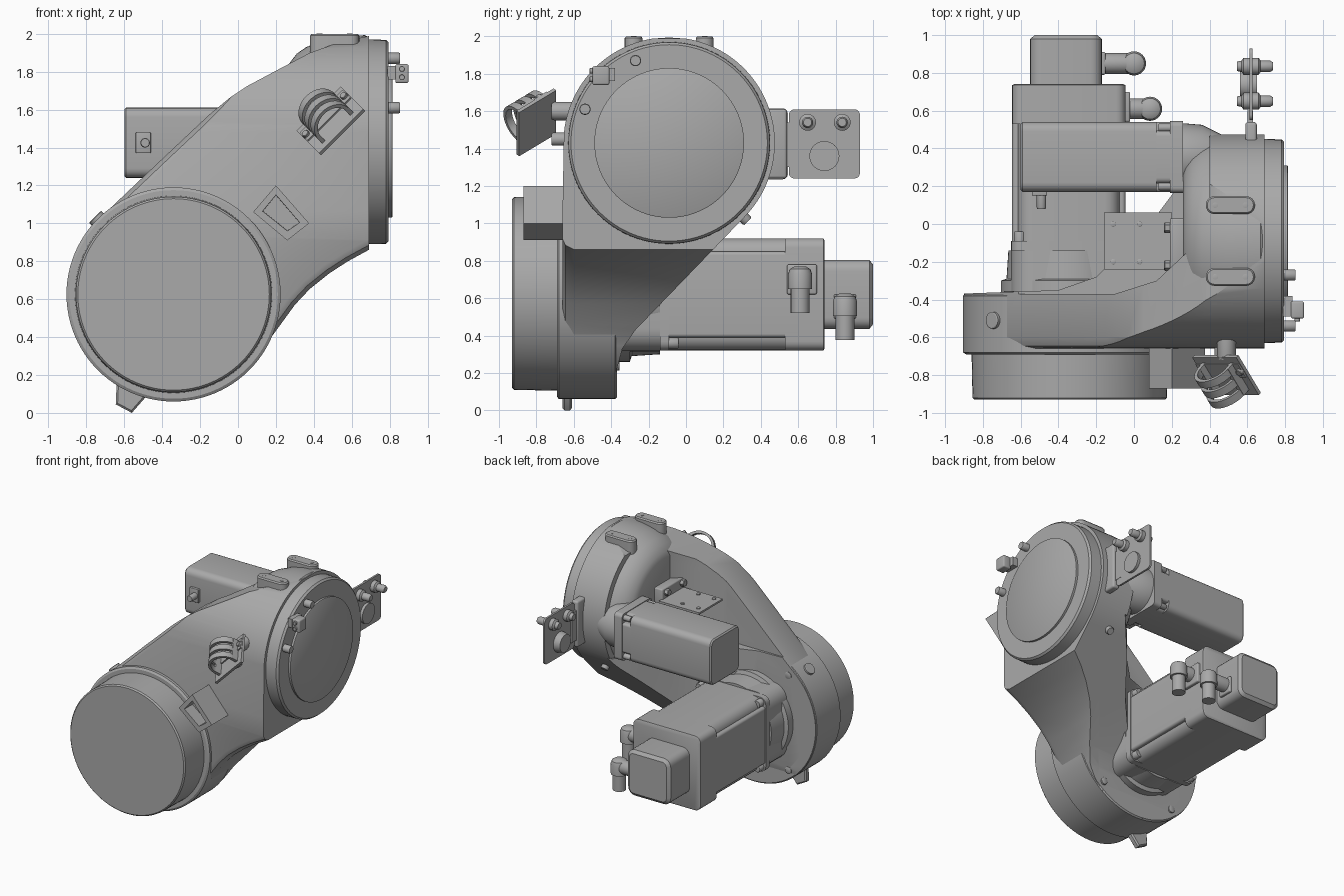
import bpy, bmesh
from math import sin, cos, radians, pi
from mathutils import Vector, Matrix

if "Cube" in bpy.data.objects:
    bpy.data.objects.remove(bpy.data.objects["Cube"], do_unlink=True)

grey = bpy.data.materials.new("machine grey")
grey.use_nodes = True
grey.diffuse_color = (0.4, 0.4, 0.4, 1)
for node in grey.node_tree.nodes:
    if node.type == "BSDF_PRINCIPLED":
        node.inputs["Base Color"].default_value = grey.diffuse_color


def shade(me):
    me.shade_smooth()
    me.set_sharp_from_angle(angle=radians(32))


def finish(name, bm, matrix=None):
    if matrix:
        bm.transform(matrix)
    bmesh.ops.recalc_face_normals(bm, faces=bm.faces)
    me = bpy.data.meshes.new(name)
    bm.to_mesh(me)
    bm.free()
    me.materials.append(grey)
    shade(me)
    ob = bpy.data.objects.new(name, me)
    bpy.context.scene.collection.objects.link(ob)
    return ob


PLACE = {"x": lambda a, b, t: (t, a, b),
         "y": lambda a, b, t: (a, t, b),
         "z": lambda a, b, t: (a, b, t)}


def inset(pts, d):
    """Move a counter-clockwise outline inwards by d."""
    out = []
    for i, p in enumerate(pts):
        p, a, b = Vector(p), Vector(pts[i - 1]), Vector(pts[(i + 1) % len(pts)])
        e, f = (p - a).normalized(), (b - p).normalized()
        n = Vector((-e.y - f.y, e.x + f.x)).normalized()
        out.append(p + n * d / max(0.5, n.dot(Vector((-e.y, e.x)))))
    return out


def prism(name, pts, axis, layers, matrix=None):
    """Stack an outline along an axis; each layer is (position, inset)."""
    bm = bmesh.new()
    rings = [[bm.verts.new(PLACE[axis](p[0], p[1], t)) for p in (inset(pts, d) if d else pts)]
             for t, d in layers]
    for r, s in zip(rings, rings[1:]):
        for i in range(len(r)):
            bm.faces.new((r[i - 1], r[i], s[i], s[i - 1]))
    bm.faces.new(rings[0])
    bm.faces.new(rings[-1])
    return finish(name, bm, matrix)


def lathe(name, origin, direction, profile, n=48):
    """Turn (distance, radius) pairs about a direction."""
    turn = Vector(direction).to_track_quat("Z", "Y").to_matrix().to_4x4()
    circle = [(cos(2 * pi * i / n), sin(2 * pi * i / n)) for i in range(n)]
    bm = bmesh.new()
    rings = [[bm.verts.new((r * c, r * s, t)) for c, s in circle] for t, r in profile]
    for r, s in zip(rings, rings[1:]):
        for i in range(n):
            bm.faces.new((r[i - 1], r[i], s[i], s[i - 1]))
    bm.faces.new(rings[0])
    bm.faces.new(rings[-1])
    return finish(name, bm, Matrix.Translation(origin) @ turn)


def rod(name, origin, direction, length, r, n=24):
    return lathe(name, origin, direction, [(0, r), (length * 0.9, r), (length, r * 0.88)], n)


def box(name, lo, hi, bevel=0.0):
    bm = bmesh.new()
    bmesh.ops.create_cube(bm, size=1)
    lo, hi = Vector(lo), Vector(hi)
    bm.transform(Matrix.Translation((lo + hi) / 2) @ Matrix.Diagonal((*(hi - lo), 1)))
    if bevel:
        bmesh.ops.bevel(bm, geom=bm.edges[:], offset=bevel, segments=3, profile=0.5, affect="EDGES")
    return finish(name, bm)


def arc(cx, cy, r, a, b, n):
    return [(cx + r * cos(radians(a + (b - a) * i / n)), cy + r * sin(radians(a + (b - a) * i / n)))
            for i in range(n + 1)]


def rect(cx, cy, w, h, r):
    """Rounded rectangle outline, counter-clockwise."""
    w, h = w / 2 - r, h / 2 - r
    return [p for sx, sy, a in ((1, 1, 0), (-1, 1, 90), (-1, -1, 180), (1, -1, 270))
            for p in arc(cx + sx * w, cy + sy * h, r, a, a + 90, 5)]


# Elbow arm: front outline crossed with side outline, hollowed from behind
FX, FZ = -0.34, 0.625
DY, DZ = -0.09, 1.43
outline = arc(FX, FZ, 0.56, 135, 335, 40) + [
    (0.22, 0.46), (0.3, 0.57), (0.38, 0.655), (0.48, 0.735), (0.58, 0.8), (0.69, 0.86), (0.8, 0.91),
    (0.8, 2.01), (0.65, 1.98), (0.52, 1.95), (0.38, 1.9), (0.2, 1.805), (0.05, 1.725),
    (-0.04, 1.665), (-0.15, 1.575), (-0.4, 1.34)]
side = [(-0.68, -0.1), (-0.375, -0.1), (-0.375, 0.2), (-0.34, 0.33), (-0.27, 0.43)] \
    + arc(DY, DZ, 0.565, -45, 175, 60)
pocket = [(min(p[0], 0.41), p[1]) for p in inset(outline, 0.07)]
upper = [(-1, -0.37), (-0.1, -0.37), (0.12, -0.3), (0.28, -0.15), (0.4, 0.1), (0.4, 1), (-1, 1)]
lower = [(-1, -0.372), (-0.4, -0.35), (-0.2, -0.28), (0.1, 0.02), (0.25, 0.22), (0.42, 0.4), (0.42, 1.1), (-1, 1.1)]

arm = prism("elbow_arm", outline, "y", [(-0.66, 0.05), (-0.645, 0.022), (-0.6, 0), (0.8, 0)])
cutters = [("INTERSECT", prism("side_cutter", side, "x", [(-1.2, 0), (0.69, 0)])),
           ("DIFFERENCE", prism("upper_cutter", upper, "z", [(1.14, 0), (2.3, 0)])),
           ("DIFFERENCE", prism("lower_cutter", lower, "z", [(-0.3, 0), (1.15, 0)])),
           ("DIFFERENCE", prism("pocket_cutter", pocket, "y", [(-0.5, 0), (1.3, 0)]))]
for operation, cutter in cutters:
    mod = arm.modifiers.new("cut", "BOOLEAN")
    mod.operation, mod.object, mod.solver = operation, cutter, "EXACT"
graph = bpy.context.evaluated_depsgraph_get()
arm_mesh = bpy.data.meshes.new_from_object(arm.evaluated_get(graph))
arm.modifiers.clear()
arm.data = arm_mesh
shade(arm_mesh)
for _, cutter in cutters:
    bpy.data.objects.remove(cutter, do_unlink=True)

# Front joint: flange and cover
lathe("front_flange", (FX, 0, FZ), (0, 1, 0), [(-0.69, 0.55), (-0.68, 0.565), (-0.38, 0.565), (-0.37, 0.555)], 96)
lathe("front_cover", (FX, 0, FZ), (0, 1, 0), [(-0.93, 0.505), (-0.92, 0.515), (-0.68, 0.52)], 96)
rod("flange_plug", (-0.73, -0.51, 1.01), (-0.7, 0, 0.7), 0.035, 0.045)
for a in (50, 130, 230, 310):
    rod("flange_screw", (FX + 0.5 * cos(radians(a)), -0.375, FZ + 0.5 * sin(radians(a))), (0, 1, 0), 0.02, 0.028)
prism("stop_foot", [(-0.64, 0.16), (-0.645, 0.045), (-0.56, 0), (-0.49, 0.08), (-0.47, 0.15)], "y",
      [(-0.66, 0.01), (-0.65, 0), (-0.62, 0), (-0.61, 0.01)])

# Side joint: drum, ring and cover
lathe("side_drum", (0, DY, DZ), (1, 0, 0),
      [(0.26, 0.38), (0.275, 0.42), (0.31, 0.465), (0.36, 0.5), (0.45, 0.535), (0.55, 0.555), (0.67, 0.563), (0.69, 0.55)], 96)
lathe("side_ring", (0, DY, DZ), (1, 0, 0), [(0.68, 0.54), (0.78, 0.538), (0.795, 0.525)], 96)
lathe("side_cover", (0, DY, DZ), (1, 0, 0), [(0.79, 0.4), (0.812, 0.4), (0.815, 0.395)], 96)
for y, z in ((-0.27, 1.87), (-0.54, 1.61)):
    rod("ring_bolt", (0.79, y, z), (1, 0, 0), 0.065, 0.03)
box("ring_tag", (0.79, -0.49, 1.76), (0.84, -0.38, 1.83))
box("ring_tag_plate", (0.83, -0.5, 1.74), (0.9, -0.41, 1.84), 0.01)
for z in (1.77, 1.815):
    rod("tag_screw", (0.865, -0.5, z), (0, -1, 0), 0.015, 0.015, 12)

# Lifting pads on top of the drum
for y in (0.1, -0.28):
    prism("top_pad", rect(0.51, y, 0.26, 0.095, 0.046), "z", [(1.88, 0), (1.99, 0), (2.0, 0.008)])
    for x in (0.43, 0.59):
        rod("pad_screw", (x, y, 1.998), (0, 0, 1), 0.004, 0.015, 16)

# Lower motor, running back from the front joint
MX, MZ = -0.345, 0.62
lathe("lower_adapter", (MX, 0, MZ), (0, 1, 0), [(-0.4, 0.36), (-0.3, 0.36), (-0.29, 0.33), (-0.14, 0.32)], 64)
prism("lower_adapter_block", rect(MX, MZ, 0.61, 0.61, 0.12), "y", [(-0.39, 0), (-0.14, 0)])
prism("lower_motor_flange", rect(MX, MZ, 0.61, 0.6, 0.05), "y", [(-0.14, 0), (-0.09, 0)])
prism("lower_motor_body", rect(MX, MZ, 0.54, 0.6, 0.08), "y", [(-0.1, 0), (0.54, 0)])
prism("lower_motor_sides", rect(MX, MZ, 0.6, 0.46, 0.02), "y", [(-0.1, 0), (0.6, 0)])
prism("lower_motor_end", rect(MX, MZ, 0.6, 0.6, 0.05), "y", [(0.53, 0), (0.735, 0), (0.74, 0.01)])
prism("lower_encoder", rect(-0.36, MZ, 0.38, 0.37, 0.06), "y", [(0.73, 0), (0.98, 0), (1.0, 0.025)])
for sx in (-1, 1):
    for sz in (-1, 1):
        rod("lower_motor_bolt", (MX + sx * 0.26, -0.1, MZ + sz * 0.26), (0, 1, 0), 0.06, 0.03, 16)


def elbow_plug(name, x0, x, y, z, drop):
    rod(name + "_neck", (x0, y, z), (1, 0, 0), x - x0, 0.055)
    lathe(name + "_elbow", (x, y, z + 0.06), (0, 0, -1),
          [(0, 0.03), (0.015, 0.055), (0.04, 0.064), (0.12, 0.064), (0.121, 0.05), (drop, 0.05)], 24)


box("power_socket", (-0.08, 0.54, 0.62), (-0.02, 0.7, 0.78), 0.01)
elbow_plug("power_plug", -0.05, 0.085, 0.61, 0.71, 0.25)
box("signal_socket", (-0.19, 0.79, 0.49), (-0.15, 0.91, 0.62), 0.01)
elbow_plug("signal_plug", -0.18, 0.0, 0.85, 0.565, 0.25)

# Upper motor, running left from the drum
UY, UZ = 0.355, 1.425
lathe("upper_motor_seat", (0, UY, UZ), (1, 0, 0), [(0.24, 0.18), (0.36, 0.17), (0.5, 0.1)])
prism("upper_motor_flange", rect(UY, UZ, 0.38, 0.38, 0.03), "x", [(0.19, 0), (0.26, 0)])
prism("upper_motor_body", rect(UY, UZ, 0.37, 0.37, 0.05), "x", [(-0.6, 0.01), (-0.59, 0), (0.12, 0)])
prism("upper_motor_neck", rect(UY, UZ, 0.37, 0.24, 0.02), "x", [(0.1, 0), (0.2, 0)])
prism("upper_motor_core", rect(UY, UZ, 0.28, 0.37, 0.03), "x", [(0.1, 0), (0.2, 0)])
box("upper_motor_socket", (-0.54, 0.15, 1.37), (-0.46, 0.19, 1.48), 0.005)
rod("upper_motor_pin", (-0.49, 0.16, 1.425), (0, -1, 0), 0.08, 0.025)
for sy in (-1, 1):
    for sz in (-1, 1):
        rod("upper_motor_bolt", (0.2, UY + sy * 0.155, UZ + sz * 0.155), (-1, 0, 0), 0.07, 0.022, 16)

# Shelf bracket inside the elbow
box("shelf_plate", (-0.16, -0.24, 1.525), (0.2, 0.06, 1.54))
box("shelf_wall_plate", (0.19, -0.24, 1.45), (0.27, 0.03, 1.62), 0.01)
for y in (-0.2, 0.0):
    prism("shelf_gusset", [(-0.02, 1.53), (0.22, 1.38), (0.22, 1.53)], "y", [(y - 0.01, 0), (y + 0.01, 0)])
    rod("shelf_bolt", (0.2, y - 0.02, 1.585), (-1, 0, 0), 0.04, 0.028, 6)
    for x in (-0.11, 0.03):
        rod("shelf_screw", (x, y, 1.538), (0, 0, 1), 0.01, 0.015, 12)

# Rear connector plate
prism("connector_plate", rect(0.74, 1.425, 0.38, 0.37, 0.03), "x", [(0.612, 0), (0.628, 0)])
box("connector_arm", (0.59, 0.36, 1.24), (0.65, 0.54, 1.61), 0.015)
box("connector_tab", (0.6, 0.5, 1.3), (0.63, 0.6, 1.54))
for y in (0.65, 0.835):
    lathe("connector", (0, y, 1.54), (1, 0, 0),
          [(0.545, 0.025), (0.57, 0.03), (0.58, 0.045), (0.66, 0.045), (0.67, 0.03), (0.72, 0.03), (0.735, 0.022)], 24)
lathe("connector_socket", (0, 0.74, 1.36), (1, 0, 0), [(0.56, 0.07), (0.6, 0.08), (0.65, 0.08)], 32)
rod("drain_plug", (0.5, 0.28, 1.06), (0, 0.7, -0.7), 0.07, 0.03)

# Front hollow lug
lug = bmesh.new()
corners = [(0.2, 1.2), (0.375, 1.0), (0.26, 0.91), (0.08, 1.06)]
mouth = [lug.verts.new((x, -0.87, z)) for x, z in corners]
root = [lug.verts.new((x, -0.62, z)) for x, z in corners]
for i in range(4):
    lug.faces.new((mouth[i - 1], mouth[i], root[i], root[i - 1]))
lug.faces.new(root)
front = lug.faces.new(mouth)
bmesh.ops.recalc_face_normals(lug, faces=lug.faces)
bmesh.ops.inset_individual(lug, faces=[front], thickness=0.05)
bmesh.ops.inset_individual(lug, faces=[front], thickness=0.002, depth=-0.1)
finish("front_lug", lug)

# Hose clamp: tilted plate with three hoops
u = Vector((1, 0, 1)).normalized()
v = Vector((0.12, -0.2, -0.12)).normalized()
w = v.cross(u).normalized()
clamp = Matrix.Translation((0.49, -0.8, 1.54)) @ Matrix((u, w, v)).transposed().to_4x4()
prism("clamp_plate", [(-0.165, -0.01), (0.165, -0.01), (0.165, 0.01), (-0.165, 0.01)], "z",
      [(-0.13, 0), (0.13, 0)], clamp)
hoop = arc(0, 0.05, 0.115, 0, 180, 20) + arc(0, 0.05, 0.095, 180, 0, 20)
foot = [(0.16, 0), (0.16, 0.02), (-0.16, 0.02), (-0.16, 0)]
for s in (-0.07, 0, 0.07):
    prism("clamp_hoop", hoop, "z", [(s - 0.022, 0), (s + 0.022, 0)], clamp)
for sx in (-1, 1):
    box_pts = [(sx * 0.105 - 0.012, 0), (sx * 0.105 + 0.012, 0), (sx * 0.105 + 0.012, 0.06), (sx * 0.105 - 0.012, 0.06)]
    prism("clamp_leg", box_pts, "z", [(-0.092, 0), (0.092, 0)], clamp)
    rod("clamp_bolt", clamp @ Vector((sx * 0.142, 0, -0.04)), w, 0.035, 0.02, 12)
prism("clamp_foot", foot, "z", [(-0.09, 0), (0.0, 0)], clamp)
rod("clamp_post", (0.49, -0.55, 1.6), (0, -1, 0), 0.17, 0.05)
rod("clamp_stud", (0.46, -0.6, 1.45), (0, -1, 0), 0.12, 0.035)
